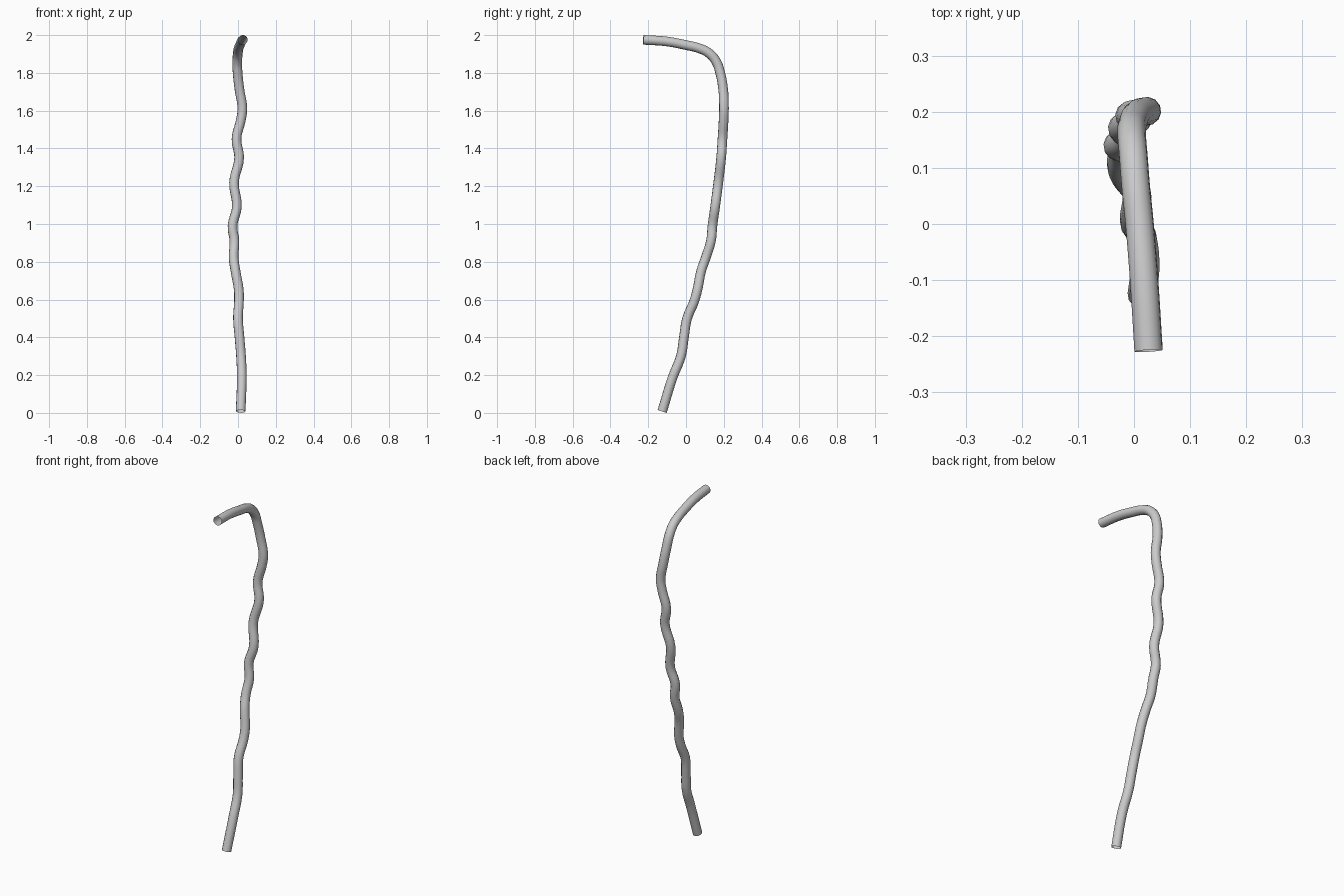
import bpy

# centre line of the bent rod, bottom to tip
path = [
    (0.014, -0.126, 0.008), (0.020, -0.070, 0.19), (0.016, -0.027, 0.30),
    (0.008, -0.011, 0.40), (0.000, 0.006, 0.50), (0.005, 0.043, 0.59),
    (0.004, 0.060, 0.65), (-0.013, 0.080, 0.75), (-0.023, 0.104, 0.82),
    (-0.019, 0.132, 0.91), (-0.029, 0.140, 0.99), (-0.006, 0.154, 1.09),
    (-0.021, 0.171, 1.22), (0.006, 0.186, 1.35), (-0.008, 0.193, 1.45),
    (0.015, 0.199, 1.55), (0.023, 0.201, 1.61), (0.008, 0.197, 1.71),
    (-0.002, 0.181, 1.80), (-0.004, 0.160, 1.86), (-0.001, 0.122, 1.904),
    (0.003, 0.070, 1.930), (0.010, 0.000, 1.947), (0.018, -0.100, 1.966),
    (0.026, -0.226, 1.975),
]

# open tube swept along the path
curve = bpy.data.curves.new("bent_rod", 'CURVE')
curve.dimensions = '3D'
curve.bevel_depth = 0.0255
curve.bevel_resolution = 4
curve.resolution_u = 5
curve.use_fill_caps = False
spline = curve.splines.new('BEZIER')
spline.bezier_points.add(len(path) - 1)
for point, co in zip(spline.bezier_points, path):
    point.co = co
    point.handle_left_type = point.handle_right_type = 'AUTO'

rod = bpy.data.objects.new("bent_rod", curve)
bpy.context.collection.objects.link(rod)
bpy.context.view_layer.objects.active = rod
rod.select_set(True)
bpy.ops.object.convert(target='MESH')
bpy.ops.object.shade_smooth()
